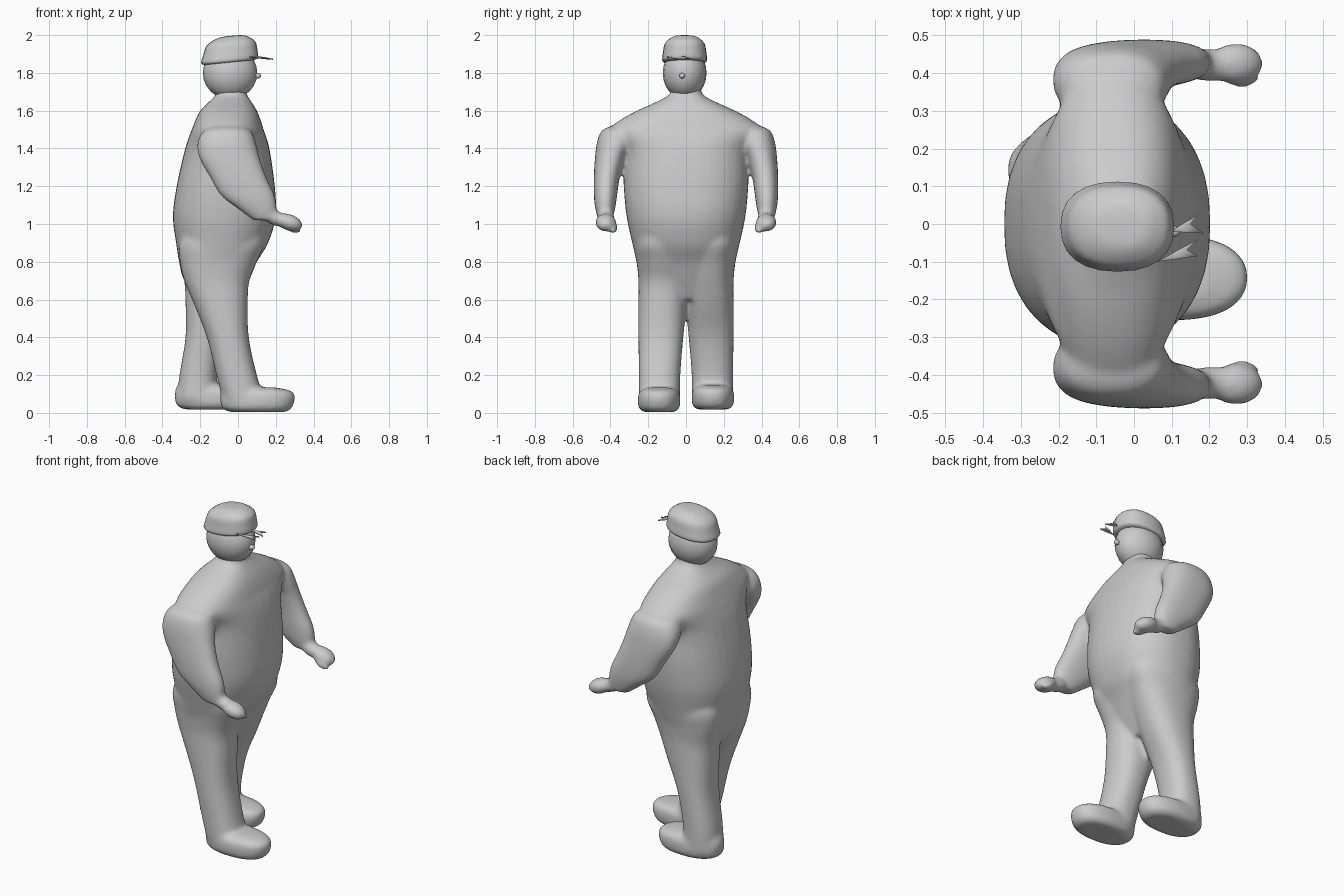
import bpy, bmesh, math
from mathutils import Matrix, Vector

default = bpy.data.objects.get("Cube")
if default:
    bpy.data.objects.remove(default, do_unlink=True)

grey = bpy.data.materials.new("plain_grey")
grey.use_nodes = True
colour = (0.6, 0.6, 0.6, 1)
grey.diffuse_color = colour
grey.node_tree.nodes["Principled BSDF"].inputs["Base Color"].default_value = colour


def eased(rings, steps=4):
    """Rings with smooth in-between rings added."""
    result = []
    last = len(rings) - 1
    for i in range(last):
        a, b, c, d = rings[max(i - 1, 0)], rings[i], rings[i + 1], rings[min(i + 2, last)]
        for s in range(steps):
            t = s / steps
            result.append([q + t / 2 * (r - p + t * (2 * p - 5 * q + 4 * r - w
                           + t * (3 * (q - r) + w - p)))
                           for p, q, r, w in zip(a, b, c, d)])
    return result + [rings[last]]


def squared(value, power=0.86):
    """Makes a circle slightly boxy."""
    return math.copysign(abs(value) ** power, value)


def loft(bm, rings, segments=36, side=1, shift=0, lift=0):
    """Closed stack of level ovals, each (z, back, front, inner y, outer y)."""
    loops = []
    for z, back, front, inner, outer in eased(rings):
        loop = []
        for i in range(segments):
            a = math.tau * i / segments
            x = (back + front) / 2 + (front - back) / 2 * squared(math.cos(a)) + shift
            y = (inner + outer) / 2 + (outer - inner) / 2 * squared(math.sin(a))
            loop.append(bm.verts.new((x, y * side, z + lift)))
        loops.append(loop)
    for low, high in zip(loops, loops[1:]):
        for i in range(segments):
            j = (i + 1) % segments
            bm.faces.new((low[i], low[j], high[j], high[i]))
    bm.faces.new(loops[0])
    bm.faces.new(loops[-1])


def ball(bm, centre, radii, tilt=0):
    """Ellipsoid tilted in the fore and aft plane."""
    matrix = (Matrix.Translation(centre) @ Matrix.Rotation(tilt, 4, "Y")
              @ Matrix.Diagonal((*radii, 1)))
    bmesh.ops.create_uvsphere(bm, u_segments=20, v_segments=12, radius=1, matrix=matrix)


def finish(name, bm):
    bmesh.ops.recalc_face_normals(bm, faces=bm.faces[:])
    mesh = bpy.data.meshes.new(name)
    bm.to_mesh(mesh)
    bm.free()
    mesh.materials.append(grey)
    for face in mesh.polygons:
        face.use_smooth = True
    obj = bpy.data.objects.new(name, mesh)
    bpy.context.collection.objects.link(obj)
    return obj


def mirrored(rows):
    """Rings whose sides are equally far from the middle."""
    return [(z, back, front, -half, half) for z, back, front, half in rows]


# Body: trunk, limbs and feet blended into one smooth skin
body = bmesh.new()
loft(body, mirrored([
    (.6, -.2, 0, .12), (.7, -.285, .05, .235), (.8, -.312, .1, .262),
    (.9, -.328, .16, .285), (1.04, -.345, .2, .315), (1.2, -.325, .195, .33),
    (1.38, -.285, .17, .335), (1.46, -.26, .15, .39), (1.5, -.245, .135, .41),
    (1.55, -.225, .12, .35), (1.6, -.2, .1, .26), (1.65, -.15, .07, .15),
    (1.69, -.115, .045, .085), (1.75, -.11, .04, .08)]))

arm = [(1.02, .08, .21, .39, .465), (1.08, 0, .205, .375, .48),
       (1.15, -.09, .195, .365, .488), (1.25, -.15, .15, .35, .488),
       (1.35, -.205, .115, .32, .482), (1.43, -.215, .095, .28, .472),
       (1.49, -.185, .07, .28, .45), (1.515, -.13, .02, .3, .41)]
for side in (-1, 1):
    loft(body, arm, side=side)
    ball(body, (.2, .42 * side, 1.03), (.07, .045, .04), .3)
    ball(body, (.272, .425 * side, 1.008), (.075, .056, .044), .35)
    ball(body, (.285, .385 * side, .98), (.055, .024, .024), .5)

# Forward leg on the right, trailing leg on the left; both rise into the hips
hips = [(.7, -.285, .06, -.01, .252), (.8, -.308, .1, -.01, .262),
        (.9, -.31, .14, 0, .275), (1, -.26, .12, .02, .25)]
forward_leg = [(.07, -.08, .14, .03, .25), (.2, -.115, .1, .03, .25),
               (.4, -.165, .057, .014, .252), (.58, -.235, .052, -.003, .252)]
trailing_leg = [(.07, -.32, -.1, .03, .25), (.2, -.31, -.11, .03, .25),
                (.4, -.278, -.07, .014, .252), (.58, -.278, .01, -.003, .252)]
foot = [(.004, -.04, .25, .06, .22), (.025, -.085, .285, .035, .25),
        (.08, -.095, .302, .03, .255), (.115, -.09, .285, .04, .245),
        (.135, -.08, .2, .07, .21)]
loft(body, forward_leg + hips, side=-1)
loft(body, foot, side=-1)
loft(body, trailing_leg + hips)
loft(body, foot, shift=-.24, lift=.014)

skin = finish("body", body)
remesh = skin.modifiers.new("blend", "REMESH")
remesh.mode = "VOXEL"
remesh.voxel_size = 0.011
remesh.use_smooth_shade = True
relax = skin.modifiers.new("relax", "SMOOTH")
relax.factor = 0.5
relax.iterations = 14

# Head and nose
head = bmesh.new()
ball(head, (-.042, -.007, 1.8), (.144, .116, .14))
finish("head", head)
nose = bmesh.new()
ball(nose, (.105, -.02, 1.785), (.018, .015, .015))
finish("nose", nose)

# Cap, sloping up slightly toward the front
cap = bmesh.new()
loft(cap, mirrored([
    (1.86, -.18, .09, .108), (1.872, -.195, .106, .119), (1.91, -.185, .103, .115),
    (1.955, -.17, .093, .107), (1.98, -.14, .065, .085),
    (1.996, -.1, .03, .055), (2, -.06, -.02, .02)]), segments=24)
for v in cap.verts:
    v.co.z += .1 * v.co.x
    v.co.y -= .007
finish("cap", cap)

# Split visor made of two thin blades
visor = bmesh.new()
for blade in ([(.095, -.02, 1.89), (.17, .025, 1.878), (.15, 0, 1.882), (.185, -.025, 1.875)],
              [(.06, -.1, 1.887), (.17, -.085, 1.876), (.14, -.068, 1.88), (.17, -.04, 1.876)]):
    root, left, notch, right = [visor.verts.new(Vector(p)) for p in blade]
    visor.faces.new((root, left, notch))
    visor.faces.new((root, notch, right))
plate = finish("visor", visor)
plate.modifiers.new("thickness", "SOLIDIFY").thickness = 0.006
